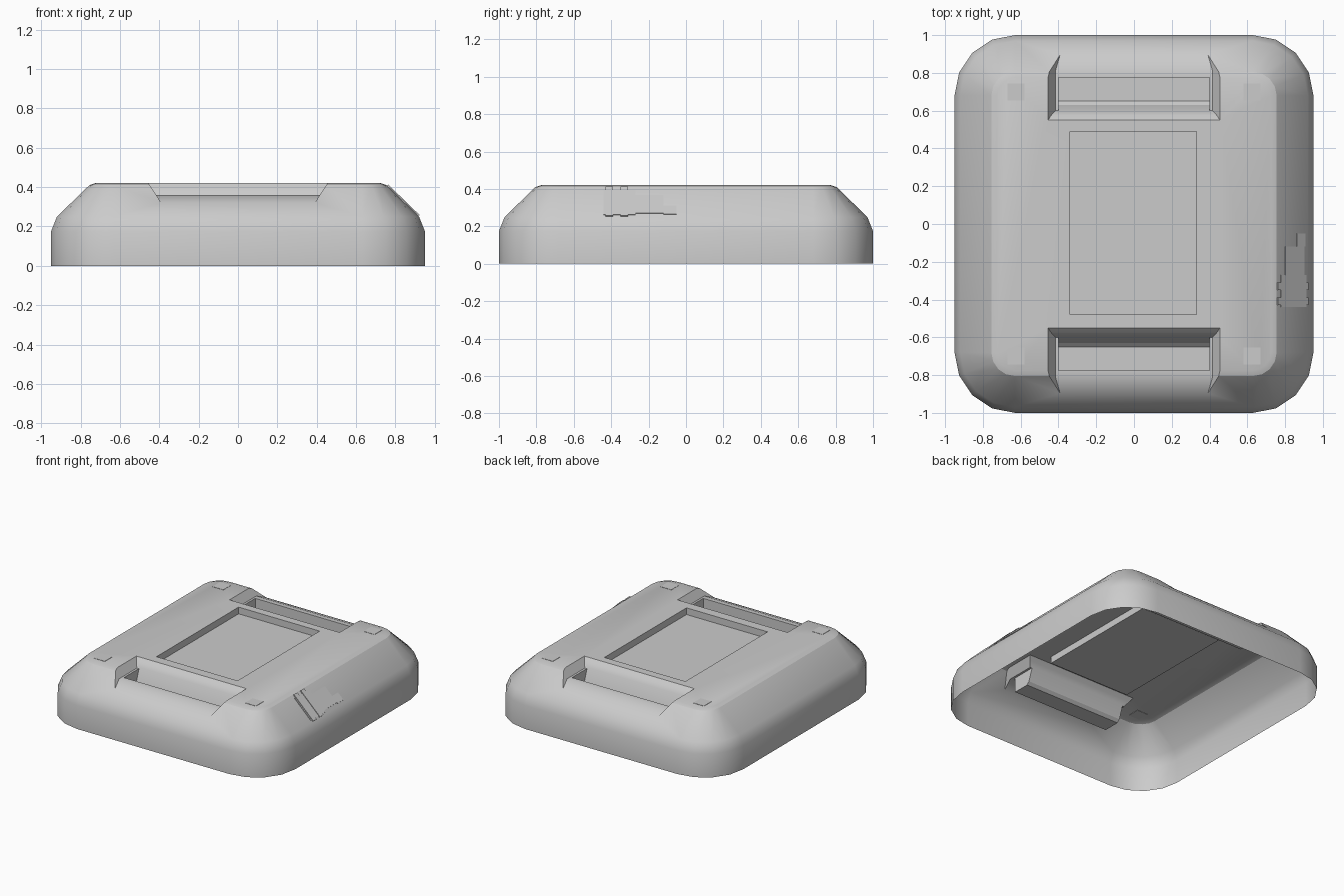
import bpy, bmesh, math
from mathutils import Matrix, Vector

if "Cube" in bpy.data.objects:
    bpy.data.objects.remove(bpy.data.objects["Cube"])


def new_object(name, bm):
    bmesh.ops.recalc_face_normals(bm, faces=bm.faces)
    me = bpy.data.meshes.new(name)
    bm.to_mesh(me)
    bm.free()
    ob = bpy.data.objects.new(name, me)
    bpy.context.collection.objects.link(ob)
    return ob


def rounded_ring(hx, hy, r, z, seg=4):
    pts = []
    for k, (sx, sy) in enumerate([(1, 1), (-1, 1), (-1, -1), (1, -1)]):
        for i in range(seg + 1):
            a = math.pi / 2 * (k + i / seg)
            pts.append((sx * (hx - r) + r * math.cos(a),
                        sy * (hy - r) + r * math.sin(a), z))
    return pts


def loft(name, rings):
    bm = bmesh.new()
    vs = [[bm.verts.new(p) for p in ring] for ring in rings]
    n = len(vs[0])
    for a, b in zip(vs, vs[1:]):
        for i in range(n):
            j = (i + 1) % n
            bm.faces.new((a[i], a[j], b[j], b[i]))
    bm.faces.new(vs[0])
    bm.faces.new(vs[-1])
    return new_object(name, bm)


def box(name, centre, size, rot=Matrix()):
    bm = bmesh.new()
    m = Matrix.Translation(centre) @ rot @ Matrix.Diagonal((*size, 1))
    bmesh.ops.create_cube(bm, size=1, matrix=m)
    return new_object(name, bm)


def channel(name, profile, half_width, side):
    # y-z profile stretched along x; the width may depend on height
    return loft(name, [[(s * half_width(z), side * y, z) for y, z in profile]
                       for s in (-1, 1)])


# Body: vertical skirt, chamfered shoulder and flat top
CX, CY = 0.63, 0.68
levels = [(0.32, 0), (0.32, 0.175), (0.29, 0.25), (0.125, 0.41), (0.095, 0.42)]
body = loft("housing_shell", [rounded_ring(CX + r, CY + r, r, z) for r, z in levels])

# Cutters: screen recess plus a flared notch and deep grip pocket at each end
cutters = [box("recess_cutter", (-0.003, 0.005, 0.47), (0.67, 0.97, 0.2))]
notch = [(0.525, 0.445), (0.575, 0.395), (0.60, 0.36), (0.81, 0.36),
         (0.90, 0.32), (1.02, 0.267), (1.02, 0.445)]
pocket = [(0.572, 0.43), (0.63, 0.27), (0.65, 0.25), (0.775, 0.25), (0.775, 0.43)]
for side in (-1, 1):
    cutters.append(channel("notch_cutter", notch,
                           lambda z: 0.455 - 0.65 * (0.42 - z), side))
    cutters.append(channel("pocket_cutter", pocket, lambda z: 0.40, side))

bpy.context.view_layer.objects.active = body
for c in cutters:
    c.hide_render = True
    mod = body.modifiers.new("cut", 'BOOLEAN')
    mod.operation = 'DIFFERENCE'
    mod.solver = 'EXACT'
    mod.object = c
    bpy.ops.object.modifier_apply(modifier=mod.name)
for c in cutters:
    bpy.data.objects.remove(c)

# Open the underside so that the housing is a thin shell
bm = bmesh.new()
bm.from_mesh(body.data)
under = [f for f in bm.faces if max(v.co.z for v in f.verts) < 1e-4]
bmesh.ops.delete(bm, geom=under, context='FACES')
bm.to_mesh(body.data)
bm.free()
bpy.ops.object.select_all(action='DESELECT')
body.select_set(True)
bpy.ops.object.shade_smooth_by_angle(angle=math.radians(24))

# Square pads near the top corners
for sx in (-1, 1):
    for sy in (-1, 1):
        box("corner_pad", (sx * 0.625, sy * 0.70, 0.42), (0.09, 0.09, 0.004))

# Thin plates and clips lying on the right-hand slope
low, high = Vector((0.92, 0, 0.25)), Vector((0.755, 0, 0.41))
tilt = Matrix.Rotation(math.atan2(high.z - low.z, low.x - high.x), 4, 'Y')


def slope_plate(name, x0, x1, y0, y1, thick):
    p, q = (low.lerp(high, (low.x - x) / (low.x - high.x)) for x in (x0, x1))
    c = (p + q) / 2
    c.y = (y0 + y1) / 2
    box(name, c, ((p - q).length, y1 - y0, thick), tilt)


slope_plate("side_plate", 0.775, 0.91, -0.44, -0.27, 0.008)
slope_plate("side_plate_arm", 0.80, 0.90, -0.27, -0.12, 0.006)
slope_plate("side_plate_tip", 0.86, 0.905, -0.12, -0.05, 0.006)
for y in (-0.41, -0.33):
    slope_plate("side_clip", 0.758, 0.918, y - 0.02, y + 0.02, 0.016)
